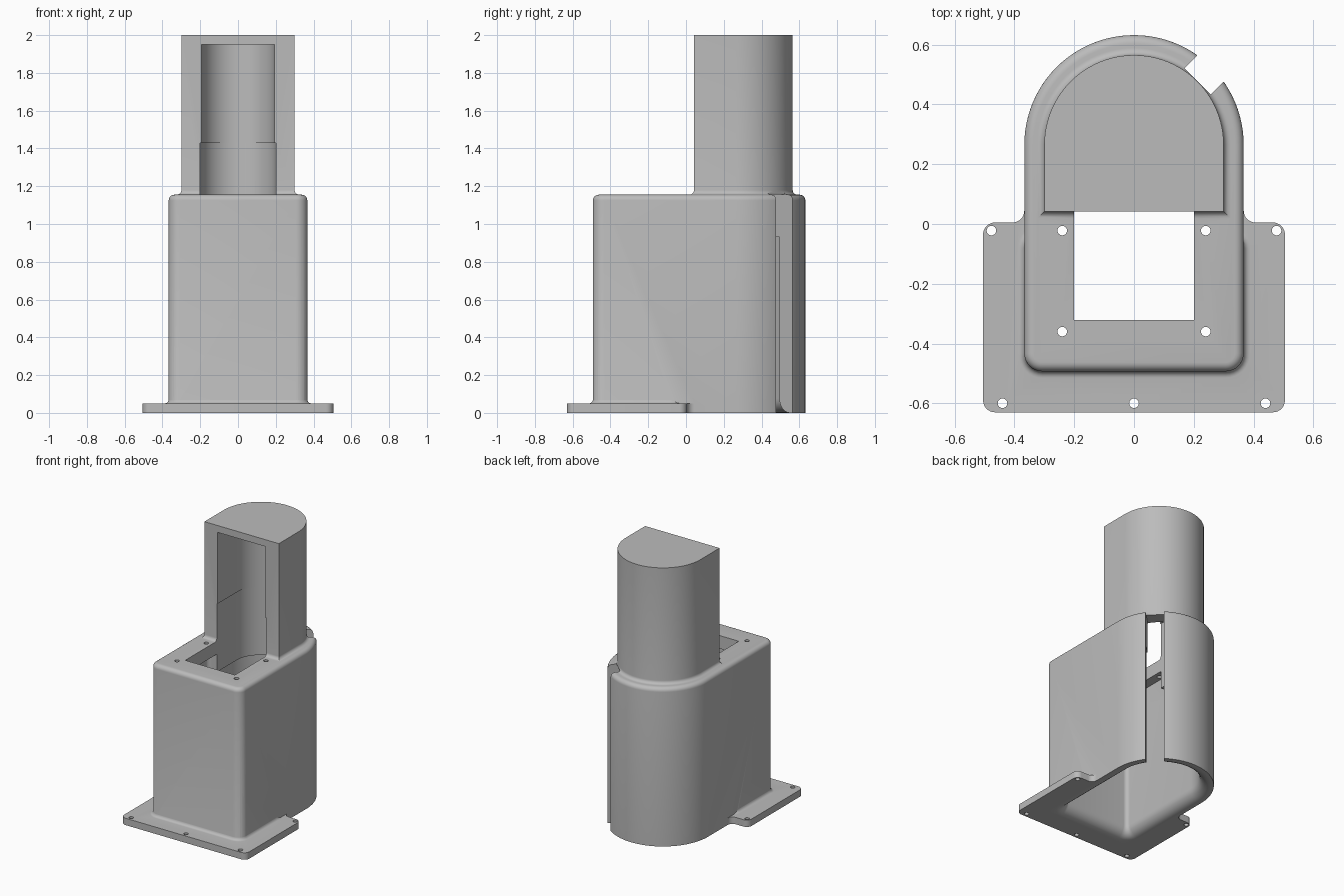
import bpy, bmesh, math
from mathutils import Matrix, Vector

cube = bpy.data.objects.get("Cube")
if cube:
    bpy.data.objects.remove(cube, do_unlink=True)

grey = bpy.data.materials.new("plain grey")
grey.use_nodes = True
colour = (0.5, 0.5, 0.5, 1)
grey.diffuse_color = colour
grey.node_tree.nodes["Principled BSDF"].inputs["Base Color"].default_value = colour

ARC_Y = 0.265  # shared centre of all the rounded backs


def arc(cx, cy, r, start, end, n):
    return [(cx + r * math.cos(math.radians(start + (end - start) * i / n)),
             cy + r * math.sin(math.radians(start + (end - start) * i / n)))
            for i in range(n + 1)]


def d_outline(half, front, corner=0, out=0):
    """Straight front with optional round corners, semicircular back."""
    h, f = half + out, front - out
    pts = arc(0, ARC_Y, h, 0, 180, 48)
    if not corner:
        return pts + [(-h, f), (h, f)]
    c = corner + out
    return pts + arc(-h + c, f + c, c, 180, 270, 8) + arc(h - c, f + c, c, 270, 360, 8)


def round_rect(half, front, back, r, out=0):
    h, f, b, r = half + out, front - out, back + out, r + out
    return (arc(h - r, b - r, r, 0, 90, 8) + arc(-h + r, b - r, r, 90, 180, 8)
            + arc(-h + r, f + r, r, 180, 270, 8) + arc(h - r, f + r, r, 270, 360, 8))


def loft(name, rings):
    """Closed solid through (outline, z) rings."""
    bm = bmesh.new()
    loops = [[bm.verts.new((x, y, z)) for x, y in pts] for pts, z in rings]
    for a, b in zip(loops, loops[1:]):
        for i in range(len(a)):
            j = (i + 1) % len(a)
            bm.faces.new((a[i], a[j], b[j], b[i]))
    bm.faces.new(loops[0][::-1])
    bm.faces.new(loops[-1])
    bmesh.ops.recalc_face_normals(bm, faces=bm.faces)
    mesh = bpy.data.meshes.new(name)
    bm.to_mesh(mesh)
    bm.free()
    obj = bpy.data.objects.new(name, mesh)
    bpy.context.collection.objects.link(obj)
    return obj


def prism(name, pts, z0, z1):
    return loft(name, [(pts, z0), (pts, z1)])


def rect(x0, x1, y0, y1):
    return [(x0, y0), (x1, y0), (x1, y1), (x0, y1)]


def combine(target, other, operation):
    mod = target.modifiers.new(other.name, 'BOOLEAN')
    mod.operation, mod.object, mod.solver = operation, other, 'EXACT'
    bpy.context.view_layer.objects.active = target
    bpy.ops.object.modifier_apply(modifier=mod.name)
    bpy.data.objects.remove(other, do_unlink=True)


def quarter(r, n=6):
    """(1 - cos, sin) steps of a quarter round."""
    return [(r * (1 - math.cos(i * math.pi / 2 / n)), r * math.sin(i * math.pi / 2 / n))
            for i in range(n + 1)]


# Main body with rounded top edge
TOP = 1.155
housing = loft("housing", [(d_outline(0.367, -0.493, 0.06), 0)] +
               [(d_outline(0.367, -0.493, 0.06, -a), TOP - 0.03 + b) for a, b in quarter(0.03)])

# Mounting flange, its back edge blending into the body
right_half = (arc(0.465, -0.59, 0.04, 270, 360, 8) + arc(0.465, -0.035, 0.04, 0, 90, 8)
              + arc(0.407, 0.045, 0.04, 270, 180, 8) + [(0.34, 0.045)])
flange_pts = right_half + [(-x, y) for x, y in reversed(right_half)]
combine(housing, prism("flange", flange_pts, 0, 0.05), 'UNION')

# Fillet where the body meets the flange
skirt = [(round_rect(0.367, -0.493, -0.022, 0.06, 0.022), 0.03)]
skirt += [(round_rect(0.367, -0.493, -0.022, 0.06, 0.022 - b), 0.05 + a) for a, b in quarter(0.022)]
skirt[-1] = (round_rect(0.366, -0.492, -0.022, 0.06), 0.072)
combine(housing, loft("flange_fillet", skirt), 'UNION')

# Tower with a flared foot
foot = [(d_outline(0.3, 0.042, 0, 0.024), TOP - 0.03)]
foot += [(d_outline(0.3, 0.042, 0, 0.024 - b), TOP + a) for a, b in quarter(0.024)]
combine(housing, loft("tower", foot + [(d_outline(0.3, 0.042), 2)]), 'UNION')

# Hollow inside of the body, flared at the bottom rim
flare = [(d_outline(0.27, -0.395, 0.03, 0.076), -0.05)]
flare += [(d_outline(0.27, -0.395, 0.03, 0.076 - b), a) for a, b in quarter(0.076)]
flare += [(d_outline(0.27, -0.395, 0.03), 0.93)]
combine(housing, loft("cavity", flare), 'DIFFERENCE')
combine(housing, prism("front_cavity", round_rect(0.27, -0.395, 0.042, 0.03), 0.9, 1.06), 'DIFFERENCE')

# Opening through the top plate and up the tower
combine(housing, prism("opening", d_outline(0.2, -0.322), 0.85, 1.43), 'DIFFERENCE')
combine(housing, prism("upper_opening", d_outline(0.193, -0.322), 1.4, 1.95), 'DIFFERENCE')

# Diagonal slot in the back wall
turn = Matrix.Translation((0, ARC_Y, 0)) @ Matrix.Rotation(math.radians(45), 4, 'Z')
for name, inner, z0, z1 in (("slot", 0.1, -0.1, TOP), ("foot_slot", 0.3, 1.1, 1.25)):
    pts = [tuple((turn @ Vector((x, y, 0))).xy) for x, y in rect(inner, 0.5, -0.062, 0.062)]
    combine(housing, prism(name, pts, z0, z1), 'DIFFERENCE')

# Screw holes in the top plate and flange
for x, y, z in ((0.24, -0.022, TOP), (0.24, -0.36, TOP), (0.477, -0.022, 0.03), (0.44, -0.6, 0.03)):
    for side in (-1, 1):
        combine(housing, prism("hole", arc(side * x, y, 0.016, 0, 345, 23), z - 0.12, z + 0.12), 'DIFFERENCE')
combine(housing, prism("hole", arc(0, -0.6, 0.016, 0, 345, 23), -0.1, 0.1), 'DIFFERENCE')

# Finish
housing.data.materials.clear()
housing.data.materials.append(grey)
for face in housing.data.polygons:
    face.material_index = 0
bpy.ops.object.select_all(action='DESELECT')
housing.select_set(True)
bpy.context.view_layer.objects.active = housing
bpy.ops.object.shade_smooth_by_angle(angle=math.radians(30))
